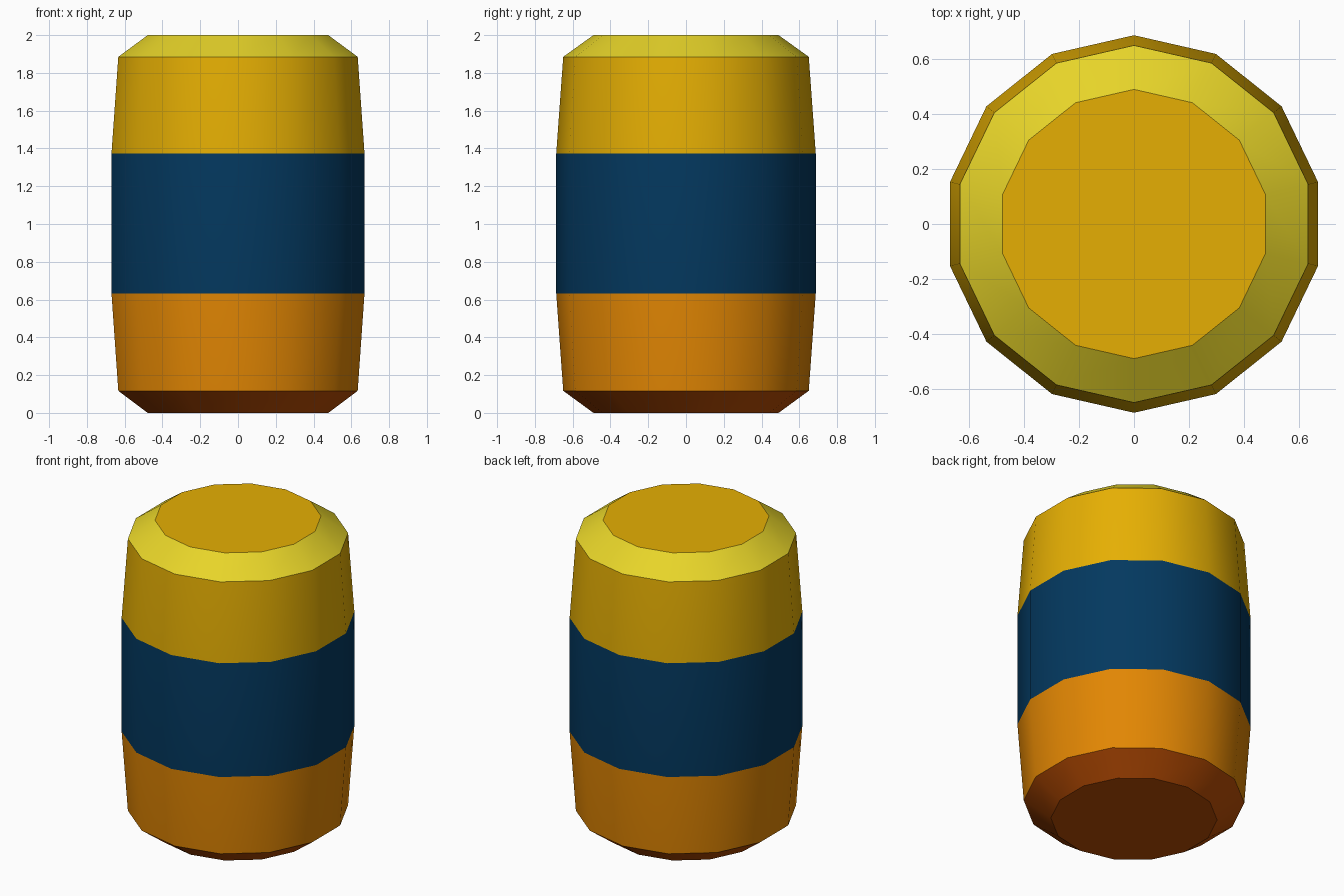
import bpy, bmesh, math

if "Cube" in bpy.data.objects:
    bpy.data.objects.remove(bpy.data.objects["Cube"])

SIDES = 14

def material(name, rgb):
    m = bpy.data.materials.new(name)
    m.diffuse_color = (*rgb, 1)
    m.use_nodes = True
    m.node_tree.nodes["Principled BSDF"].inputs["Base Color"].default_value = m.diffuse_color
    return m

mats = [material("brown", (0.50, 0.075, 0.001)),
        material("orange", (0.76, 0.24, 0.001)),
        material("navy blue", (0.001, 0.040, 0.115)),
        material("gold", (0.79, 0.43, 0.001)),
        material("yellow", (0.80, 0.66, 0.022))]

# Barrel profile: (radius, height) of each ring, one colour per band between
profile = [(0.49, 0), (0.65, 0.117), (0.687, 0.633),
           (0.687, 1.373), (0.65, 1.885), (0.49, 2.0)]

bm = bmesh.new()
rings = []
for r, z in profile:
    angles = [math.pi / 2 + 2 * math.pi * i / SIDES for i in range(SIDES)]
    rings.append([bm.verts.new((r * math.cos(a), r * math.sin(a), z)) for a in angles])

# Side bands, smooth around
for band in range(len(rings) - 1):
    low, high = rings[band], rings[band + 1]
    for i in range(SIDES):
        j = (i + 1) % SIDES
        f = bm.faces.new((low[i], low[j], high[j], high[i]))
        f.material_index = band

# Flat end caps: brown below, gold above
bm.faces.new(rings[0][::-1]).material_index = 0
bm.faces.new(rings[-1]).material_index = 3

mesh = bpy.data.meshes.new("barrel")
bm.to_mesh(mesh)
bm.free()
for m in mats:
    mesh.materials.append(m)
barrel = bpy.data.objects.new("barrel", mesh)
bpy.context.collection.objects.link(barrel)

# Smooth sides with crisp chamfer edges
bpy.context.view_layer.objects.active = barrel
barrel.select_set(True)
bpy.ops.object.shade_smooth_by_angle(angle=math.radians(30))
